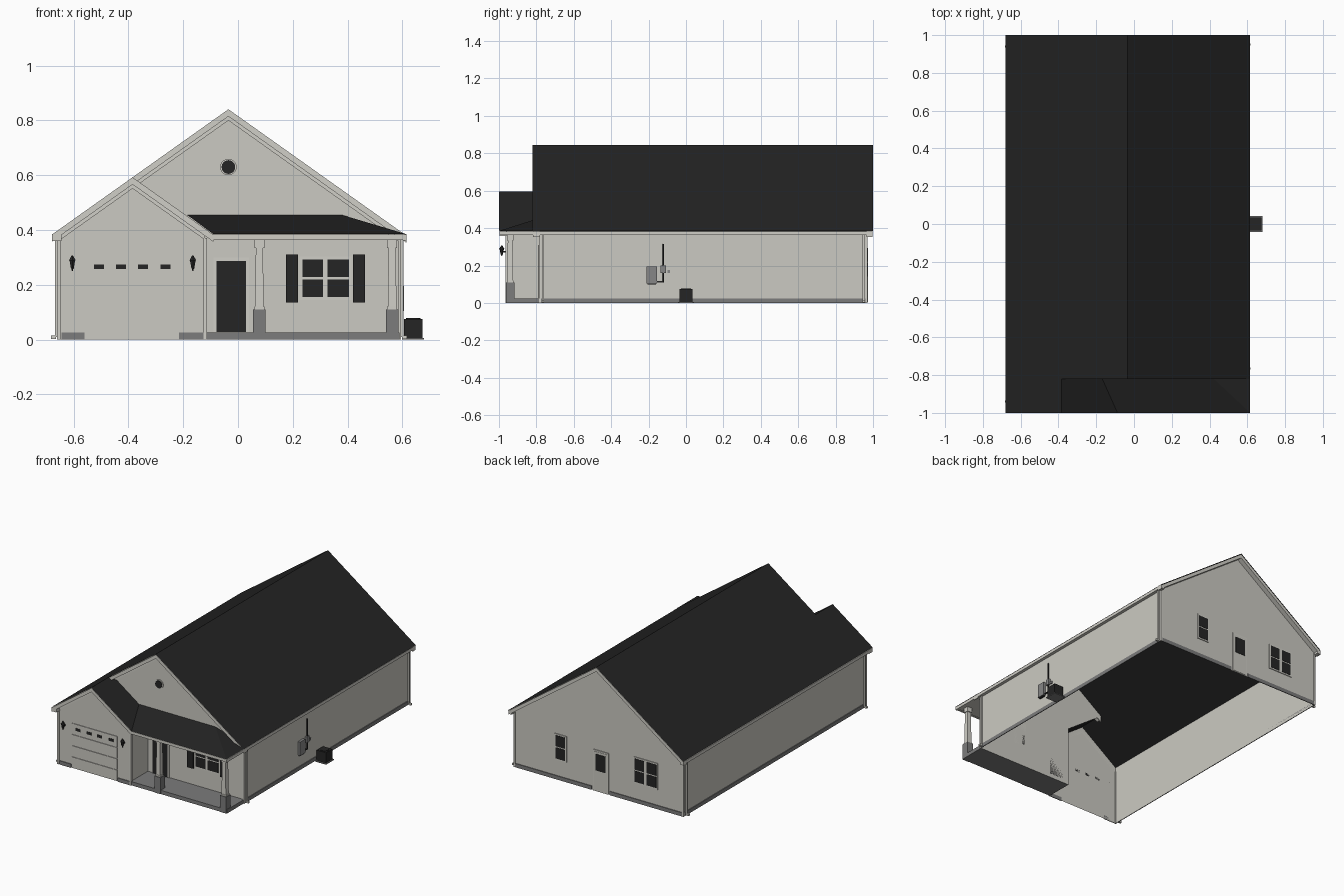
import bpy, bmesh, math
from mathutils import Vector

if "Cube" in bpy.data.objects:
    bpy.data.objects.remove(bpy.data.objects["Cube"])


def mat(name, r, g, b):
    m = bpy.data.materials.new(name)
    m.diffuse_color = (r, g, b, 1)
    m.use_nodes = True
    m.node_tree.nodes["Principled BSDF"].inputs["Base Color"].default_value = m.diffuse_color
    return m


SIDING = mat("siding_offwhite", 0.60, 0.59, 0.54)
TRIM = mat("trim_offwhite", 0.63, 0.62, 0.57)
ROOF = mat("roof_charcoal", 0.017, 0.017, 0.017)
STONE = mat("stone_grey", 0.20, 0.20, 0.20)
DARK = mat("glass_and_metal_black", 0.018, 0.018, 0.018)
BOXGREY = mat("utility_grey", 0.24, 0.24, 0.24)


def finish(name, bm, material):
    bmesh.ops.recalc_face_normals(bm, faces=bm.faces)
    me = bpy.data.meshes.new(name)
    bm.to_mesh(me)
    bm.free()
    me.materials.append(material)
    ob = bpy.data.objects.new(name, me)
    bpy.context.collection.objects.link(ob)
    return ob


def box(name, x0, x1, y0, y1, z0, z1, material, taper=1.0):
    bm = bmesh.new()
    cx, cy, cz = (x0 + x1) / 2, (y0 + y1) / 2, (z0 + z1) / 2
    bmesh.ops.create_cube(bm, size=1)
    for v in bm.verts:
        k = taper if v.co.z > 0 else 1
        v.co = Vector((cx + v.co.x * (x1 - x0) * k, cy + v.co.y * (y1 - y0) * k, cz + v.co.z * (z1 - z0)))
    return finish(name, bm, material)


def sheets(name, polys, material):
    bm = bmesh.new()
    for p in polys:
        bm.faces.new([bm.verts.new(c) for c in p])
    bmesh.ops.remove_doubles(bm, verts=bm.verts, dist=1e-4)
    return finish(name, bm, material)


def prism(name, profile, y0, y1, material):
    bm = bmesh.new()
    f = bm.faces.new([bm.verts.new((x, y0, z)) for x, z in profile])
    r = bmesh.ops.extrude_face_region(bm, geom=[f])
    for v in r["geom"]:
        if isinstance(v, bmesh.types.BMVert):
            v.co.y = y1
    return finish(name, bm, material)


def cyl(name, loc, r0, r1, depth, n, material, axis="Z"):
    bm = bmesh.new()
    bmesh.ops.create_cone(bm, cap_ends=True, segments=n, radius1=r0, radius2=r1, depth=depth)
    ob = finish(name, bm, material)
    ob.location = loc
    if axis == "Y":
        ob.rotation_euler = (math.pi / 2, 0, 0)
    return ob


# Main dimensions
XL, XR, YB = -0.655, 0.59, 0.965       # walls
EL, ER, RX, RZ = -0.68, 0.615, -0.035, 0.845   # eaves and ridge
S = 0.71                                # roof slope
FG, FM, GX = -0.96, -0.78, -0.12        # garage front, porch wall, garage side
GRX = -0.385
GRZ = RZ - S * (RX - GRX)               # garage ridge
GER = -0.09                             # garage right eave


def roof_z(x):
    return RZ - S * abs(x - RX)


def groof_z(x):
    return GRZ - S * abs(x - GRX)


# Walls, open underneath
d = 0.006
sheets("house_walls", [
    [(XL, FG, 0), (XL, YB, 0), (XL, YB, roof_z(XL) - d), (XL, FG, roof_z(XL) - d)],
    [(XR, FM, 0), (XR, YB, 0), (XR, YB, roof_z(XR) - d), (XR, FM, roof_z(XR) - d)],
    [(XL, YB, 0), (XR, YB, 0), (XR, YB, roof_z(XR) - d), (RX, YB, RZ - d), (XL, YB, roof_z(XL) - d)],
    [(GX, FM, 0), (XR, FM, 0), (XR, FM, roof_z(XR) - d), (RX, FM, RZ - d),
     (GRX, FM, GRZ - d), (GX, FM, groof_z(GX) - d)],
    [(XL, FG, 0), (GX, FG, 0), (GX, FG, groof_z(GX) - d), (GRX, FG, GRZ - d), (XL, FG, roof_z(XL) - d)],
    [(GX, FG, 0), (GX, FM, 0), (GX, FM, groof_z(GX) - d), (GX, FG, groof_z(GX) - d)],
], SIDING)

# Roof sheets
FR = -0.82
sheets("main_roof", [
    [(RX, FR, RZ), (RX, 1, RZ), (EL, 1, roof_z(EL)), (EL, FR, roof_z(EL))],
    [(RX, FR, RZ), (RX, 1, RZ), (ER, 1, roof_z(ER)), (ER, FR, roof_z(ER))],
], ROOF)
sheets("garage_roof", [
    [(GRX, -1, GRZ), (GRX, FR, GRZ), (EL, FR, roof_z(EL)), (EL, -1, roof_z(EL))],
    [(GRX, -1, GRZ), (GRX, FM, GRZ), (GER, FM, groof_z(GER)), (GER, -1, groof_z(GER))],
], ROOF)
ze = 0.385
sheets("porch_roof", [
    [(GER, -1, ze), (ER, -1, ze), (0.38, FM, 0.455), (-0.185, FM, 0.455)],
    [(ER, -1, ze), (ER, FM, ze), (0.38, FM, 0.455)],
], ROOF)


# Rake boards with sloped soffits under the gable overhangs
def rake(name, xs, fz, y0, y1):
    top = [(x, fz(x) - 0.004) for x in xs]
    bottom = [(x, fz(x) - 0.03) for x in reversed(xs)]
    prism(name, top + bottom, y0, y1, TRIM)


rake("back_rake", [EL, RX, ER], roof_z, YB, 0.998)
rake("front_rake", [GRX, RX, ER], roof_z, FR + 0.002, FM)
rake("garage_rake", [EL, GRX, GER], groof_z, -0.998, FG)
# Narrow inner trim on the gable faces
for nm, xs, fz, y in (("garage", [XL, GRX, GX], groof_z, FG), ("front", [GRX, RX, XR], roof_z, FM)):
    top = [(x, fz(x) - 0.028) for x in xs]
    bot = [(x, fz(x) - 0.045) for x in reversed(xs)]
    prism(nm + "_frieze", top + bot, y - 0.006, y, TRIM)

# Gutters, soffits, eave returns
box("left_gutter", EL, EL + 0.012, -0.998, 0.998, 0.362, 0.383, TRIM)
box("right_gutter", ER - 0.012, ER, -0.998, 0.998, 0.362, 0.382, TRIM)
box("porch_gutter", GER, ER, -0.998, -0.984, 0.364, 0.383, TRIM)
sheets("left_soffit", [[(EL, -0.998, 0.366), (XL, -0.998, 0.366), (XL, 0.998, 0.366), (EL, 0.998, 0.366)]], TRIM)
sheets("right_soffit", [[(ER, FM, 0.366), (XR, FM, 0.366), (XR, 0.998, 0.366), (ER, 0.998, 0.366)]], TRIM)
sheets("porch_ceiling", [[(GX, -0.99, 0.366), (ER, -0.99, 0.366), (ER, FM, 0.366), (GX, FM, 0.366)]], TRIM)
for i, (x0, x1, y0, y1) in enumerate(((EL, XL + 0.01, -0.998, FG), (EL, XL, YB, 0.998), (XR, ER, YB, 0.998))):
    box(f"eave_return_{i}", x0, x1, y0, y1, 0.36, 0.385, TRIM)

# Corner boards and downspouts
for i, (x, y) in enumerate(((XL, FG), (GX, FG), (XR, FM), (XL, YB), (XR, YB))):
    box(f"corner_board_{i}", x - 0.006, x + 0.006, y - 0.006, y + 0.006, 0, 0.37, TRIM)
for i, (x, y) in enumerate(((XL - 0.009, -0.94), (XR + 0.009, FM + 0.015), (XL - 0.009, 0.94), (XR + 0.009, 0.95))):
    box(f"downspout_{i}", x - 0.005, x + 0.005, y - 0.006, y + 0.006, 0.01, 0.366, TRIM)
    s = 1 if x > 0 else -1
    box(f"spout_foot_{i}", min(x, x + s * 0.018), max(x, x + s * 0.018), y - 0.006, y + 0.006, 0.002, 0.014, TRIM)

# Stone base
b, h = 0.005, 0.025
box("base_left", XL - b, XL, FG, YB, 0, h, STONE)
box("base_right", XR, XR + b, FM, YB, 0, h, STONE)
box("base_back_a", XL, -0.115, YB, YB + b, 0, h, STONE)
box("base_back_b", 0.02, XR, YB, YB + b, 0, h, STONE)
box("base_garage_a", XL + 0.01, -0.56, FG - b, FG, 0, h, STONE)
box("base_garage_b", -0.215, GX, FG - b, FG, 0, h, STONE)
box("porch_floor", GX, XR, FG, FM, 0, h, STONE)

# Porch columns
for i, x in enumerate((0.078, 0.563)):
    y = -0.94
    box(f"column_base_{i}", x - 0.023, x + 0.023, y - 0.023, y + 0.023, 0, 0.11, STONE)
    box(f"column_foot_{i}", x - 0.018, x + 0.018, y - 0.018, y + 0.018, 0.11, 0.12, TRIM)
    box(f"column_shaft_{i}", x - 0.016, x + 0.016, y - 0.016, y + 0.016, 0.12, 0.335, TRIM, 0.8)
    box(f"column_cap_{i}", x - 0.018, x + 0.018, y - 0.018, y + 0.018, 0.335, 0.366, TRIM)


# Flat plate on a wall facing s (-1 front, 1 back)
def plate(name, x0, x1, z0, z1, y, s, t, material):
    return box(name, x0, x1, min(y, y + s * t), max(y, y + s * t), z0, z1, material)


def window(name, x0, x1, z0, z1, y, s):
    plate(name + "_frame", x0 - 0.01, x1 + 0.01, z0 - 0.01, z1 + 0.01, y, s, 0.005, TRIM)
    zm = (z0 + z1) / 2
    for k, (a, c) in enumerate(((z0, zm - 0.004), (zm + 0.004, z1))):
        plate(f"{name}_pane_{k}", x0, x1, a, c, y, s, 0.007, DARK)


window("porch_window_left", 0.235, 0.31, 0.155, 0.293, FM, -1)
window("porch_window_right", 0.327, 0.405, 0.155, 0.293, FM, -1)
for i, x in enumerate((0.175, 0.42)):
    plate(f"shutter_{i}", x, x + 0.044, 0.135, 0.31, FM, -1, 0.009, DARK)
window("back_window", 0.215, 0.285, 0.14, 0.295, YB, 1)
window("back_double_window_a", -0.37, -0.30, 0.14, 0.295, YB, 1)
window("back_double_window_b", -0.46, -0.39, 0.14, 0.295, YB, 1)

# Doors
plate("front_door_frame", -0.09, 0.04, 0.025, 0.3, FM, -1, 0.005, TRIM)
plate("front_door", -0.078, 0.03, 0.027, 0.287, FM, -1, 0.009, DARK)
plate("back_door_frame", -0.105, 0.01, 0, 0.275, YB, 1, 0.005, TRIM)
plate("back_door", -0.095, 0.0, 0.005, 0.265, YB, 1, 0.007, SIDING)
plate("back_door_glass", -0.085, -0.012, 0.14, 0.25, YB, 1, 0.009, DARK)

# Garage door: four panels and a row of small lights
for k in range(4):
    z0 = 0.004 + k * 0.075
    plate(f"garage_door_panel_{k}", -0.555, -0.22, z0, z0 + 0.071, FG, -1, 0.004, SIDING)
for k, x in enumerate((-0.508, -0.427, -0.347, -0.265)):
    plate(f"garage_light_{k}", x - 0.018, x + 0.018, 0.257, 0.275, FG, -1, 0.006, DARK)

# Round gable vent
cyl("vent_ring", (RX, FM - 0.003, 0.63), 0.03, 0.03, 0.006, 20, TRIM, "Y")
cyl("vent", (RX, FM - 0.005, 0.63), 0.025, 0.025, 0.009, 20, DARK, "Y")

# Wall lanterns
for i, x in enumerate((-0.605, -0.165)):
    y = -0.985
    cyl(f"lantern_body_{i}", (x, y, 0.275), 0.006, 0.012, 0.03, 6, DARK)
    cyl(f"lantern_cap_{i}", (x, y, 0.298), 0.014, 0.003, 0.018, 6, DARK)
    cyl(f"lantern_tip_{i}", (x, y, 0.256), 0.002, 0.005, 0.01, 6, DARK)
    box(f"lantern_arm_{i}", x - 0.003, x + 0.003, y, FG, 0.27, 0.278, DARK)

# Air conditioner
box("conditioner_pad", 0.598, 0.68, -0.042, 0.042, 0, 0.006, STONE)
box("conditioner", 0.606, 0.674, -0.034, 0.034, 0.006, 0.075, DARK)
cyl("conditioner_fan", (0.64, 0, 0.076), 0.026, 0.026, 0.004, 16, DARK)

# Electrical boxes and mast
box("panel_box", XR, XR + 0.016, -0.21, -0.155, 0.105, 0.195, BOXGREY)
box("panel_shadow_gap", XR, XR + 0.012, -0.205, -0.16, 0.098, 0.105, DARK)
box("meter_box", XR, XR + 0.014, -0.135, -0.108, 0.16, 0.2, BOXGREY)
box("side_outlet", XR, XR + 0.008, -0.1, -0.085, 0.16, 0.175, BOXGREY)
box("conduit", XR, XR + 0.008, -0.165, -0.118, 0.11, 0.116, DARK)
cyl("power_mast", (XR + 0.006, -0.121, 0.213), 0.004, 0.004, 0.205, 8, DARK)
